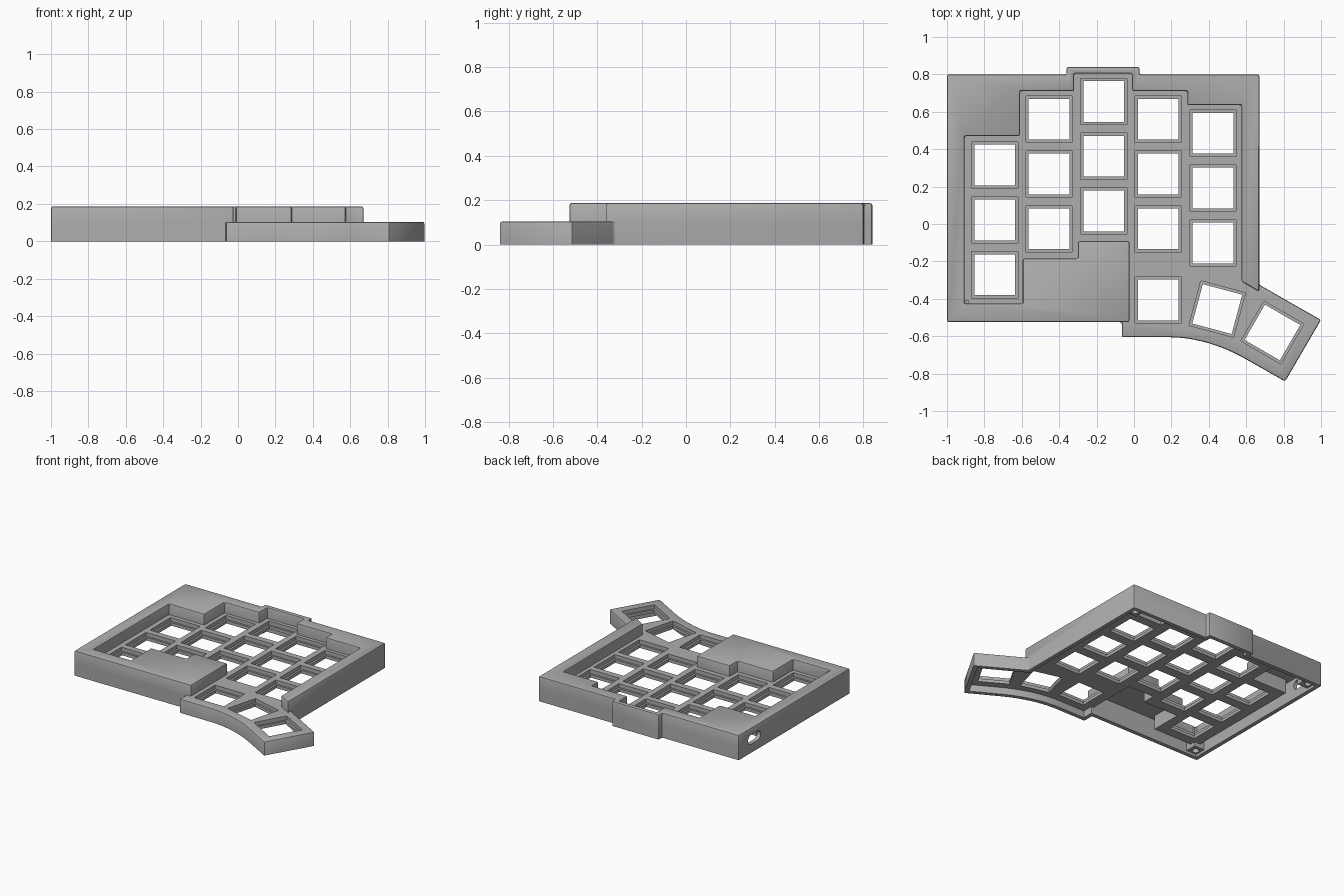
import bpy, bmesh, math
from mathutils import Vector, Matrix

old = bpy.data.objects.get("Cube")
if old:
    bpy.data.objects.remove(old, do_unlink=True)

grey = bpy.data.materials.new("matte_grey")
grey.use_nodes = True
colour = (0.42, 0.42, 0.42, 1)
grey.diffuse_color = colour
grey.node_tree.nodes["Principled BSDF"].inputs["Base Color"].default_value = colour

WALL, PLATE, RIM = 0.03, 0.104, 0.187


def inset(points, d):
    """Move every side of a counter-clockwise outline inwards by d."""
    pts = [Vector(p) for p in points]
    out = []
    for i, p in enumerate(pts):
        a = (p - pts[i - 1]).normalized()
        b = (pts[(i + 1) % len(pts)] - p).normalized()
        na, nb = Vector((-a.y, a.x)), Vector((-b.y, b.x))
        out.append(p + (na + nb) * d / (1 + na.dot(nb)))
    return out


def add_prism(bm, points, z0, z1):
    bottom = [bm.verts.new((p[0], p[1], z0)) for p in points]
    top = [bm.verts.new((p[0], p[1], z1)) for p in points]
    bm.faces.new(bottom[::-1])
    bm.faces.new(top)
    n = len(points)
    for i in range(n):
        j = (i + 1) % n
        bm.faces.new((bottom[i], bottom[j], top[j], top[i]))


def make(name, prisms, bevel=0):
    bm = bmesh.new()
    for points, z0, z1 in prisms:
        add_prism(bm, points, z0, z1)
    bmesh.ops.recalc_face_normals(bm, faces=bm.faces)
    if bevel:
        edges = [e for e in bm.edges if max(v.co.z for v in e.verts) > z1 - 0.001
                 and e.calc_face_angle(0) > 0.4]
        bmesh.ops.bevel(bm, geom=edges, offset=bevel, segments=2,
                        profile=0.5, affect='EDGES')
    me = bpy.data.meshes.new(name)
    bm.to_mesh(me)
    bm.free()
    me.materials.append(grey)
    ob = bpy.data.objects.new(name, me)
    bpy.context.collection.objects.link(ob)
    return ob


def combine(target, tool, operation):
    mod = target.modifiers.new("cut", 'BOOLEAN')
    mod.operation, mod.solver, mod.object = operation, 'EXACT', tool
    bpy.context.view_layer.objects.active = target
    bpy.ops.object.modifier_apply(modifier=mod.name)
    bpy.data.objects.remove(tool, do_unlink=True)


def square(x, y, size, angle=0):
    turn = Matrix.Rotation(math.radians(angle), 2)
    h = size / 2
    return [Vector((x, y)) + turn @ Vector(c)
            for c in ((-h, -h), (h, -h), (h, h), (-h, h))]


def disc(x, y, r, n=20):
    return [(x + r * math.cos(i * math.tau / n), y + r * math.sin(i * math.tau / n))
            for i in range(n)]


# Low tray outline with curved thumb cluster
tray = [(-1, -.525), (-.065, -.525), (-.065, -.605), (.18, -.605)]
a, b, c = Vector((.18, -.605)), Vector((.4, -.605)), Vector((.62, -.735))
for i in range(1, 11):
    t = i / 10
    tray.append(a * (1 - t) ** 2 + b * 2 * t * (1 - t) + c * t * t)
tray += [(.808, -.842), (1, -.513), (.67, -.325), (.67, .8), (.03, .8),
         (.03, .84), (-.36, .84), (-.36, .8), (-1, .8)]

# Raised rim: left part, a bridge at the back, and right part
left_inner = [(-1, -.525), (-.025, -.525), (-.025, -.09), (-.3, -.09),
              (-.3, -.185), (-.595, -.185), (-.595, -.425), (-.905, -.425),
              (-.905, .47), (-.61, .47), (-.61, .71)]
right_inner = [(.285, .71), (.285, .635), (.575, .635), (.575, -.308),
               (.67, -.363), (.67, .8), (.03, .8)]
bridge_in = [(-.32, .71), (-.32, .805), (-.01, .805), (-.01, .71)]
bridge_out = [(.03, .84), (-.36, .84), (-.36, .8), (-1, .8)]
rim = left_inner + bridge_in + right_inner + bridge_out

case = make("keyboard_case", [(tray, 0, PLATE)], 0.01)
combine(case, make("raised_rim", [(rim, 0, RIM)], 0.01), 'UNION')

# Hollow underside, deeper beneath the raised rim
combine(case, make("cavity", [(inset(tray, WALL), -.05, .052)]), 'DIFFERENCE')
pockets = [left_inner + [(-.36, .71), (-.36, .8), (-1, .8)],
           [(.03, .71)] + right_inner]
combine(case, make("pockets", [(inset(p, WALL), -.05, RIM - WALL)
                               for p in pockets]), 'DIFFERENCE')

# Screw bosses in the corners
corners = [(-.935, -.46), (-.935, .735), (.605, .735)]
combine(case, make("bosses", [(square(x, y, .1), .02, .17)
                              for x, y in corners]), 'UNION')
combine(case, make("screw_holes", [(disc(x, y, .025), -.02, .12)
                                   for x, y in corners]), 'DIFFERENCE')

# Key openings: staggered columns, then the turned thumb keys
PITCH = 0.293
keys = [(x, top - row * PITCH, 0)
        for x, top in ((-.745, .315), (-.455, .56), (-.162, .655), (.13, .56), (.423, .485))
        for row in range(3)]
keys += [(.13, -.407, 0), (.445, -.455, -15), (.74, -.58, -30)]
combine(case, make("key_recesses", [(square(x, y, .247, r), .075, .15)
                                    for x, y, r in keys]), 'DIFFERENCE')
combine(case, make("key_holes", [(square(x, y, .218, r), -.05, .16)
                                 for x, y, r in keys]), 'DIFFERENCE')

# Rounded cable port through the left-hand wall
port = make("port", [([(s * (.04 + .035 * math.sin(math.pi * k / 8)),
                        -s * .035 * math.cos(math.pi * k / 8))
                       for s in (1, -1) for k in range(9)], -.05, .05)])
port.data.transform(Matrix.Translation((-1, .615, .1))
                    @ Matrix(((0, 0, 1, 0), (1, 0, 0, 0), (0, 1, 0, 0), (0, 0, 0, 1))))
combine(case, port, 'DIFFERENCE')

bpy.ops.object.select_all(action='DESELECT')
case.select_set(True)
bpy.context.view_layer.objects.active = case
bpy.ops.object.shade_smooth_by_angle(angle=math.radians(30))
